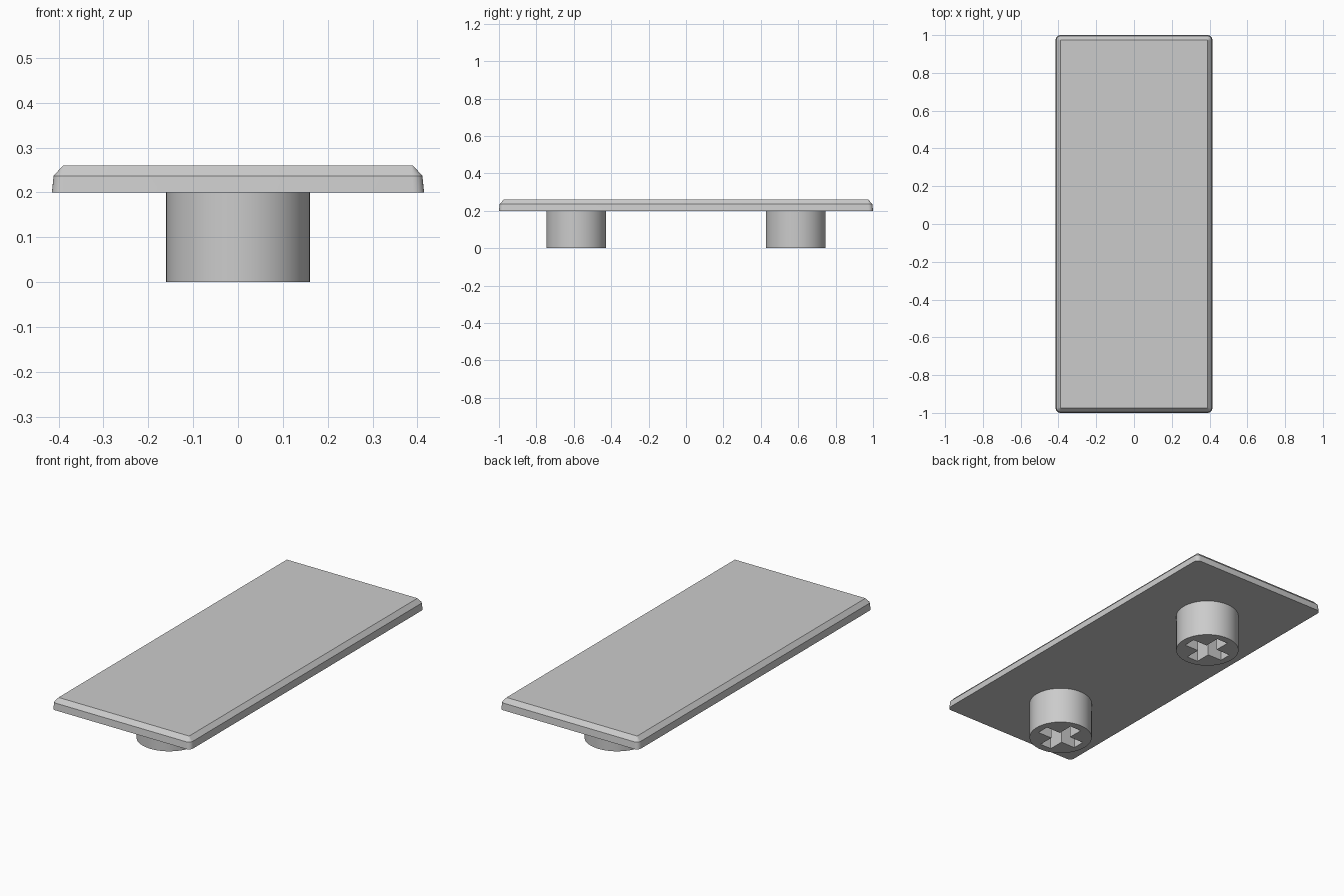
import bpy
import bmesh
from math import cos, sin, pi, radians

default = bpy.data.objects.get("Cube")
if default:
    bpy.data.objects.remove(default, do_unlink=True)

grey = bpy.data.materials.new("light_grey_plastic")
grey.use_nodes = True
colour = (0.6, 0.6, 0.6, 1)
grey.diffuse_color = colour
grey.node_tree.nodes["Principled BSDF"].inputs["Base Color"].default_value = colour


def loft(name, loops):
    """Skin closed loops of equal length, listed from bottom to top, and cap both ends."""
    bm = bmesh.new()
    rings = [[bm.verts.new(p) for p in loop] for loop in loops]
    count = len(rings[0])
    for low, high in zip(rings, rings[1:]):
        for i in range(count):
            j = (i + 1) % count
            bm.faces.new((low[i], low[j], high[j], high[i]))
    bm.faces.new(rings[0][::-1])
    bm.faces.new(rings[-1])
    mesh = bpy.data.meshes.new(name)
    bm.to_mesh(mesh)
    bm.free()
    mesh.materials.append(grey)
    obj = bpy.data.objects.new(name, mesh)
    bpy.context.collection.objects.link(obj)
    return obj


def rounded_rectangle(half_x, half_y, radius, z, steps=6):
    points = []
    for corner, (sx, sy) in enumerate([(1, 1), (-1, 1), (-1, -1), (1, -1)]):
        for s in range(steps + 1):
            a = (corner + s / steps) * pi / 2
            points.append((sx * (half_x - radius) + radius * cos(a),
                           sy * (half_y - radius) + radius * sin(a), z))
    return points


def circle(radius, y, z, sides=64):
    return [(radius * cos(2 * pi * i / sides), y + radius * sin(2 * pi * i / sides), z)
            for i in range(sides)]


def cross(reach, half_width, y, z):
    points = []
    for turn in range(4):
        c, s = cos(turn * pi / 2), sin(turn * pi / 2)
        for u, v in [(reach, -half_width), (reach, half_width), (half_width, half_width)]:
            points.append((u * c - v * s, y + u * s + v * c, z))
    return points


def smooth(obj):
    bpy.ops.object.select_all(action="DESELECT")
    obj.select_set(True)
    bpy.context.view_layer.objects.active = obj
    bpy.ops.object.shade_smooth_by_angle(angle=radians(25))


# Cap plate: slightly tapered wall with a chamfered top edge
plate = loft("cap_plate", [
    rounded_rectangle(0.415, 1.0, 0.025, 0.2),
    rounded_rectangle(0.411, 0.996, 0.023, 0.237),
    rounded_rectangle(0.39, 0.974, 0.003, 0.26),
])
smooth(plate)

# Round stems with cross-shaped sockets opening downwards
for label, side in (("front", -1), ("back", 1)):
    y = side * 0.587
    stem = loft(label + "_stem", [circle(0.16, y, z) for z in (0, 0.2)])
    cutter = loft(label + "_socket_cutter", [cross(0.12, 0.034, y, z) for z in (-0.05, 0.25)])
    cutter.hide_render = True
    cut = stem.modifiers.new("socket", "BOOLEAN")
    cut.operation = "DIFFERENCE"
    cut.solver = "EXACT"
    cut.object = cutter
    bpy.context.view_layer.objects.active = stem
    bpy.ops.object.modifier_apply(modifier=cut.name)
    bpy.data.objects.remove(cutter, do_unlink=True)
    smooth(stem)
